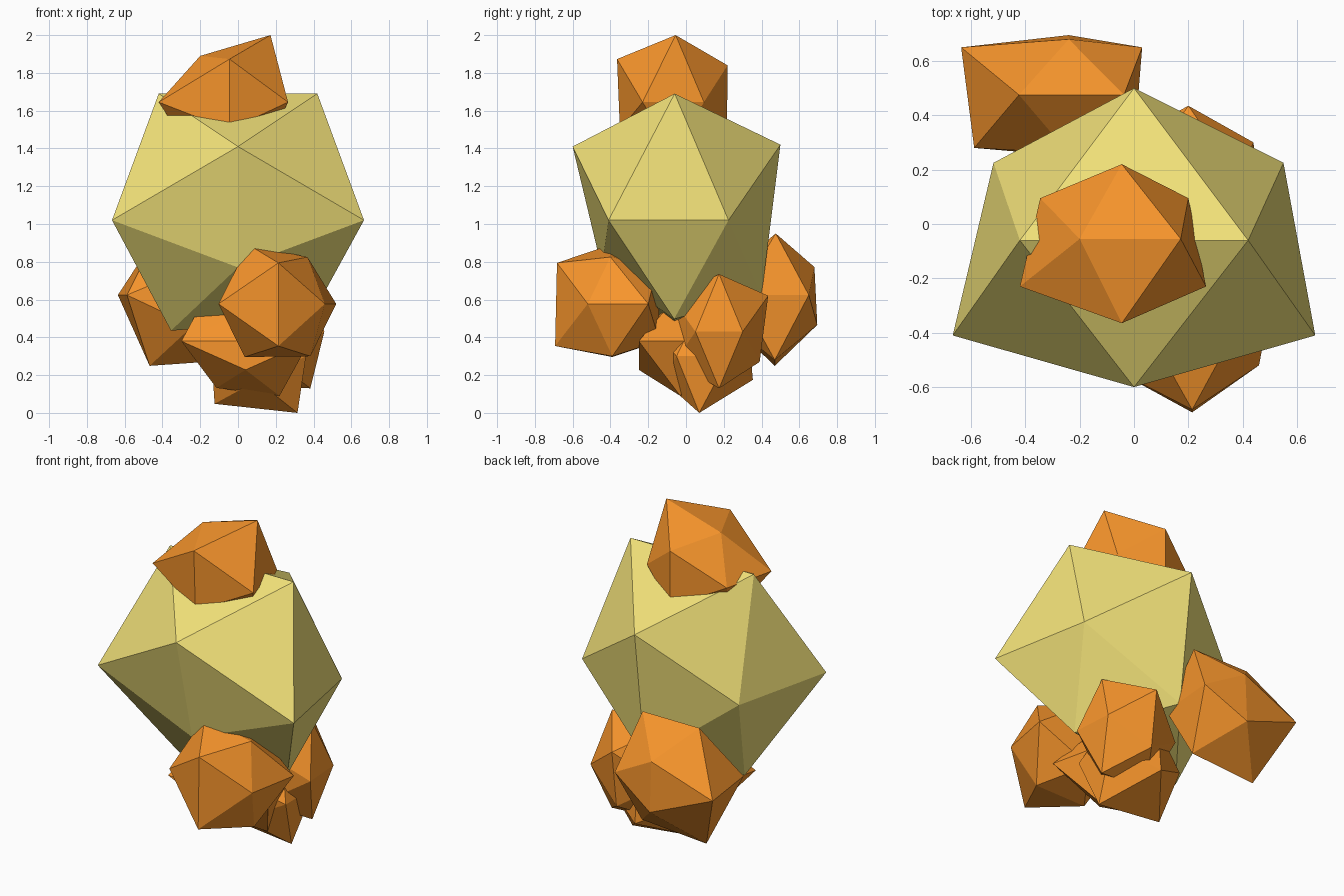
import bpy, bmesh


def material(name, color):
    m = bpy.data.materials.new(name)
    m.diffuse_color = (*color, 1)
    return m


YELLOW = material("yellow", (0.88, 0.75, 0.19))
ORANGE = material("orange", (0.93, 0.30, 0.025))


def rock(name, mat, top, upper, waist_z, waist_front, waist_back, lower, bottom):
    """Uneven 20-sided stone, its 12 corners given level by level.
    top, bottom: edge along x (x1, z1, x2, z2, y)
    upper, lower: front and back corners (x, front y, front z, back y, back z)
    waist_front, waist_back: left and right corners (x1, x2, y)"""
    pts = []
    for x1, z1, x2, z2, y in (top, bottom):
        pts += [(x1, y, z1), (x2, y, z2)]
    for x, yf, zf, yb, zb in (upper, lower):
        pts += [(x, yf, zf), (x, yb, zb)]
    for x1, x2, y in (waist_front, waist_back):
        pts += [(x1, y, waist_z), (x2, y, waist_z)]
    bm = bmesh.new()
    for p in pts:
        bm.verts.new(p)
    bmesh.ops.convex_hull(bm, input=bm.verts[:])
    bmesh.ops.recalc_face_normals(bm, faces=bm.faces[:])
    me = bpy.data.meshes.new(name)
    bm.to_mesh(me)
    bm.free()
    me.materials.append(mat)
    bpy.context.collection.objects.link(bpy.data.objects.new(name, me))


# Large body
rock("main_body", YELLOW, (-.42, 1.69, .42, 1.69, -.06), (0, -.60, 1.41, .50, 1.42),
     1.02, (-.667, .667, -.41), (-.517, .55, .225),
     (0, -.447, .77, .40, .62), (-.355, .435, .38, .497, -.063))

# Stone on top
rock("top_stone", ORANGE, (-.20, 1.89, .172, 2.0, -.055), (-.045, -.365, 1.873, .22, 1.84),
     1.645, (-.42, .265, -.23), (-.345, .20, .095),
     (-.045, -.35, 1.50, .217, 1.50), (-.24, 1.37, .13, 1.37, -.06))

# Stones around the base
rock("front_stone", ORANGE, (.055, .89, .368, .825, -.40), (.214, -.683, .794, -.15, .78),
     .577, (-.103, .46, -.52), (-.08, .52, -.20),
     (.214, -.693, .354, -.14, .38), (.035, .296, .383, .30, -.39))
rock("back_left_stone", ORANGE, (-.423, .95, -.037, .95, .475), (-.24, .26, .77, .68, .772),
     .624, (-.588, .0, .28), (-.636, .03, .65),
     (-.24, .25, .46, .695, .466), (-.468, .249, -.03, .28, .47))
rock("right_stone", ORANGE, (.02, .72, .38, .735, .175), (.20, -.07, .60, .435, .62),
     .43, (-.05, .457, .05), (-.05, .44, .30),
     (.20, -.06, .27, .39, .27), (.06, .15, .383, .13, .175))
rock("lower_stone", ORANGE, (-.16, .64, .16, .64, -.03), (.0, -.14, .52, .20, .52),
     .38, (-.30, .38, -.25), (-.22, .30, .10),
     (.04, -.25, .228, .18, .23), (-.114, .132, .22, .09, -.03))
rock("bottom_stone", ORANGE, (-.06, .55, .25, .55, .07), (.10, -.15, .42, .33, .45),
     .30, (-.14, .36, -.05), (-.14, .36, .23),
     (.10, -.12, .17, .354, .175), (-.124, .048, .315, .0, .07))
